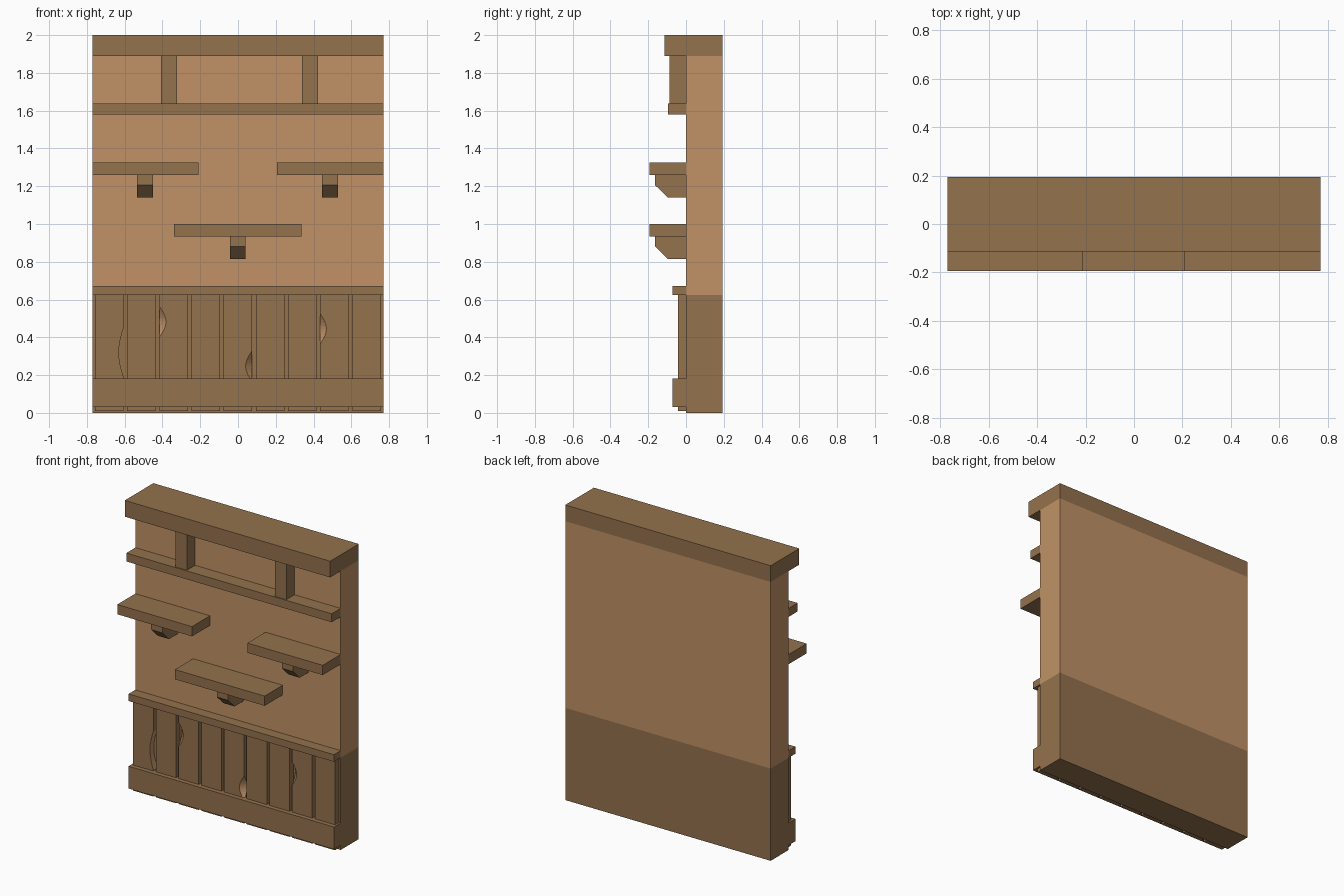
import bpy, bmesh, math

if "Cube" in bpy.data.objects:
    bpy.data.objects.remove(bpy.data.objects["Cube"])

def material(name, rgb):
    m = bpy.data.materials.new(name)
    m.diffuse_color = (*rgb, 1)
    m.use_nodes = True
    m.node_tree.nodes["Principled BSDF"].inputs["Base Color"].default_value = m.diffuse_color
    return m

DARK = material("dark_wood", (0.296, 0.168, 0.075))
LIGHT = material("light_wood", (0.533, 0.287, 0.133))
BACK = 0.193
HALF = 0.77

def finish(name, bm, *mats):
    bmesh.ops.recalc_face_normals(bm, faces=bm.faces)
    me = bpy.data.meshes.new(name)
    bm.to_mesh(me)
    bm.free()
    for m in mats:
        me.materials.append(m)
    ob = bpy.data.objects.new(name, me)
    bpy.context.collection.objects.link(ob)

def box(name, x0, x1, y0, y1, z0, z1, mat=DARK):
    bm = bmesh.new()
    bmesh.ops.create_cube(bm, size=1)
    for v in bm.verts:
        v.co = (x0 + (v.co.x + .5) * (x1 - x0),
                y0 + (v.co.y + .5) * (y1 - y0),
                z0 + (v.co.z + .5) * (z1 - z0))
    finish(name, bm, mat)

def bracket(name, x0, x1, top):
    profile = [(0, 0), (-.165, 0), (-.165, -.052), (-.095, -.12), (0, -.12)]
    bm = bmesh.new()
    f = bm.faces.new([bm.verts.new((x0, y, top + z)) for y, z in profile])
    ext = bmesh.ops.extrude_face_region(bm, geom=[f])["geom"]
    for v in ext:
        if isinstance(v, bmesh.types.BMVert):
            v.co.x = x1
    # keep the starting cap so the bracket is closed
    if not f.is_valid:
        bm.faces.new([v for v in bm.verts if abs(v.co.x - x0) < 1e-6])
    finish(name, bm, DARK)

def plank(name, x0, x1, chip=None):
    """Plank with an optional chip: (edge, z0, z1, width, depth, through)."""
    zb, zt, yf, yb = 0.01, 0.63, -0.042, 0.0
    if not chip:
        return box(name, x0, x1, yf, yb, zb, zt)
    edge, c0, c1, width, depth, through = chip
    e, o = (x1, x0) if edge > 0 else (x0, x1)
    n = 10
    bm = bmesh.new()
    V = lambda x, y, z: bm.verts.new((x, y, z))
    arc = [(c0 + (c1 - c0) * i / n, math.sin(math.pi * i / n)) for i in range(n + 1)]
    front = [V(e - edge * width * s, yf, z) for z, s in arc]
    if through:
        inner = [V(e - edge * width * s, yb, z) for z, s in arc]
    else:
        inner = [front[0]] + [V(e, yf + depth * s, z) for z, s in arc[1:-1]] + [front[-1]]
    fe0, fe1, fo0, fo1 = V(e, yf, zb), V(e, yf, zt), V(o, yf, zb), V(o, yf, zt)
    be0, be1, bo0, bo1 = V(e, yb, zb), V(e, yb, zt), V(o, yb, zb), V(o, yb, zt)
    F = bm.faces.new
    F([fo0, fe0, *front, fe1, fo1])
    F([fo0, fo1, bo1, bo0])
    F([fo0, bo0, be0, fe0])
    F([fo1, fe1, be1, bo1])
    if through:
        F([bo0, be0, *inner, be1, bo1])
        F([fe0, be0, inner[0], front[0]])
        F([fe1, front[-1], inner[-1], be1])
    else:
        F([bo0, be0, be1, bo1])
        F([fe0, *inner, fe1, be1, be0])
    # bare wood inside the chip
    for i in range(n):
        q = list(dict.fromkeys([front[i], front[i + 1], inner[i + 1], inner[i]]))
        F(q).material_index = 1
    finish(name, bm, DARK, LIGHT)

# Wall body
box("lower_wall", -HALF, HALF, 0, BACK, 0, 0.625)
box("upper_wall", -HALF, HALF, 0, BACK, 0.625, 1.89, LIGHT)

# Top beam, rail and short posts
box("top_beam", -HALF, HALF, -0.113, BACK, 1.89, 2.0)
box("upper_rail", -HALF, HALF, -0.096, 0, 1.58, 1.637)
for side, x0, x1 in (("left", -.407, -.322), ("right", .338, .424)):
    box(side + "_post", x0, x1, -0.088, 0, 1.637, 1.89)

# Shelves with brackets
for side, x0, x1, b0, top in (("left", -HALF, -.21, -.535, 1.325),
                              ("right", .206, HALF, .445, 1.325),
                              ("middle", -.338, .335, -.043, 1.0)):
    box(side + "_shelf", x0, x1, -BACK, 0, top - .066, top)
    bracket(side + "_bracket", b0, b0 + .084, top - .066)

# Wainscot trim
box("chair_rail", -HALF, HALF, -0.072, 0, 0.625, 0.673)
box("baseboard", -HALF, HALF, -0.072, 0, 0.032, 0.183)

# Planks, four of them chipped
chips = {0: (1, .19, .45, .025, .042, True),
         2: (-1, .40, .565, .035, .035, False),
         4: (1, .165, .33, .035, .035, False),
         7: (-1, .365, .525, .033, .035, False)}
for i in range(9):
    x = -0.757 + i * 0.1703
    plank(f"plank_{i + 1}", x, x + 0.151, chips.get(i))
